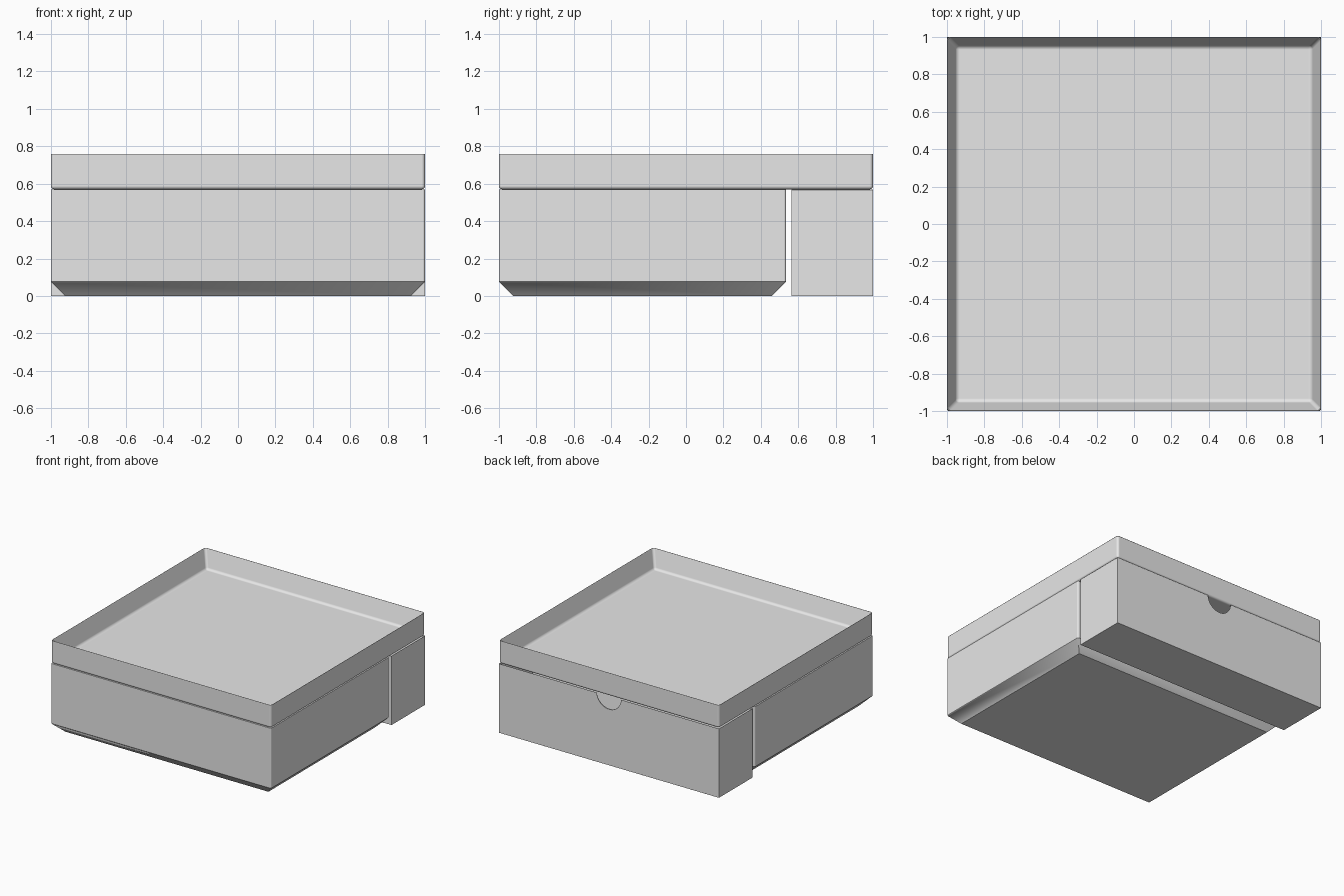
import bpy
import bmesh
import math
from mathutils import Matrix, Vector

default = bpy.data.objects.get("Cube")
if default:
    bpy.data.objects.remove(default, do_unlink=True)

# Single grey material
grey = bpy.data.materials.new("light grey")
grey.use_nodes = True
colour = (0.8, 0.8, 0.8, 1)
grey.diffuse_color = colour
grey.node_tree.nodes["Principled BSDF"].inputs["Base Color"].default_value = colour


def box(low, high):
    """A bmesh box between two corners."""
    bm = bmesh.new()
    low, high = Vector(low), Vector(high)
    size = Matrix.Diagonal((*(high - low), 1))
    bmesh.ops.create_cube(bm, size=1, matrix=Matrix.Translation((low + high) / 2) @ size)
    return bm


def hollow(bm, wall, depth):
    """Sink the top face to leave an open box."""
    bm.normal_update()
    top = max(bm.faces, key=lambda f: f.calc_center_median().z)
    bmesh.ops.inset_region(bm, faces=[top], thickness=wall, use_even_offset=True)
    bmesh.ops.translate(bm, verts=top.verts, vec=(0, 0, -depth))


def finish(bm, name):
    """Turn a bmesh into a smooth grey object."""
    bmesh.ops.recalc_face_normals(bm, faces=bm.faces)
    mesh = bpy.data.meshes.new(name)
    bm.to_mesh(mesh)
    bm.free()
    mesh.materials.append(grey)
    obj = bpy.data.objects.new(name, mesh)
    bpy.context.collection.objects.link(obj)
    for poly in mesh.polygons:
        poly.use_smooth = True
    return obj


def round_edges(obj, width):
    bevel = obj.modifiers.new("rounded edges", "BEVEL")
    bevel.width = width
    bevel.segments = 4
    bevel.limit_method = "ANGLE"
    bevel.angle_limit = math.radians(40)
    bevel.harden_normals = True


# Tray lid with a raised rim
bm = box((-1, -1, 0.57), (1, 1, 0.77))
hollow(bm, 0.05, 0.16)
round_edges(finish(bm, "tray_lid"), 0.018)

# Main body: chamfered base and softly rounded upright corners
bm = box((-1, -1, 0), (1, 0.535, 0.57))
base = [e for e in bm.edges if all(v.co.z < 0.01 for v in e.verts)]
bmesh.ops.bevel(bm, geom=base, offset=0.077, segments=1, affect="EDGES")
upright = [e for e in bm.edges if abs(e.verts[0].co.z - e.verts[1].co.z) > 0.3]
bmesh.ops.bevel(bm, geom=upright, offset=0.012, segments=4, profile=0.5, affect="EDGES")
body = finish(bm, "main_body")
bpy.context.view_layer.objects.active = body
body.select_set(True)
bpy.ops.object.shade_smooth_by_angle(angle=math.radians(30))
weighted = body.modifiers.new("flat face normals", "WEIGHTED_NORMAL")
weighted.keep_sharp = True

# Finger notch cutter for the rear drawer
bm = bmesh.new()
place = Matrix.Translation((0, 1, 0.57)) @ Matrix.Rotation(math.pi / 2, 4, "X")
bmesh.ops.create_cone(bm, cap_ends=True, segments=48, radius1=0.11, radius2=0.11,
                      depth=0.2, matrix=place)
cutter = finish(bm, "notch_cutter")
cutter.hide_render = True
cutter.hide_viewport = True
cutter.display_type = "WIRE"

# Rear drawer, open beneath the lid
bm = box((-1, 0.565, 0), (1, 1, 0.568))
hollow(bm, 0.05, 0.52)
drawer = finish(bm, "rear_drawer")
notch = drawer.modifiers.new("finger notch", "BOOLEAN")
notch.operation = "DIFFERENCE"
notch.solver = "EXACT"
notch.object = cutter
round_edges(drawer, 0.018)
